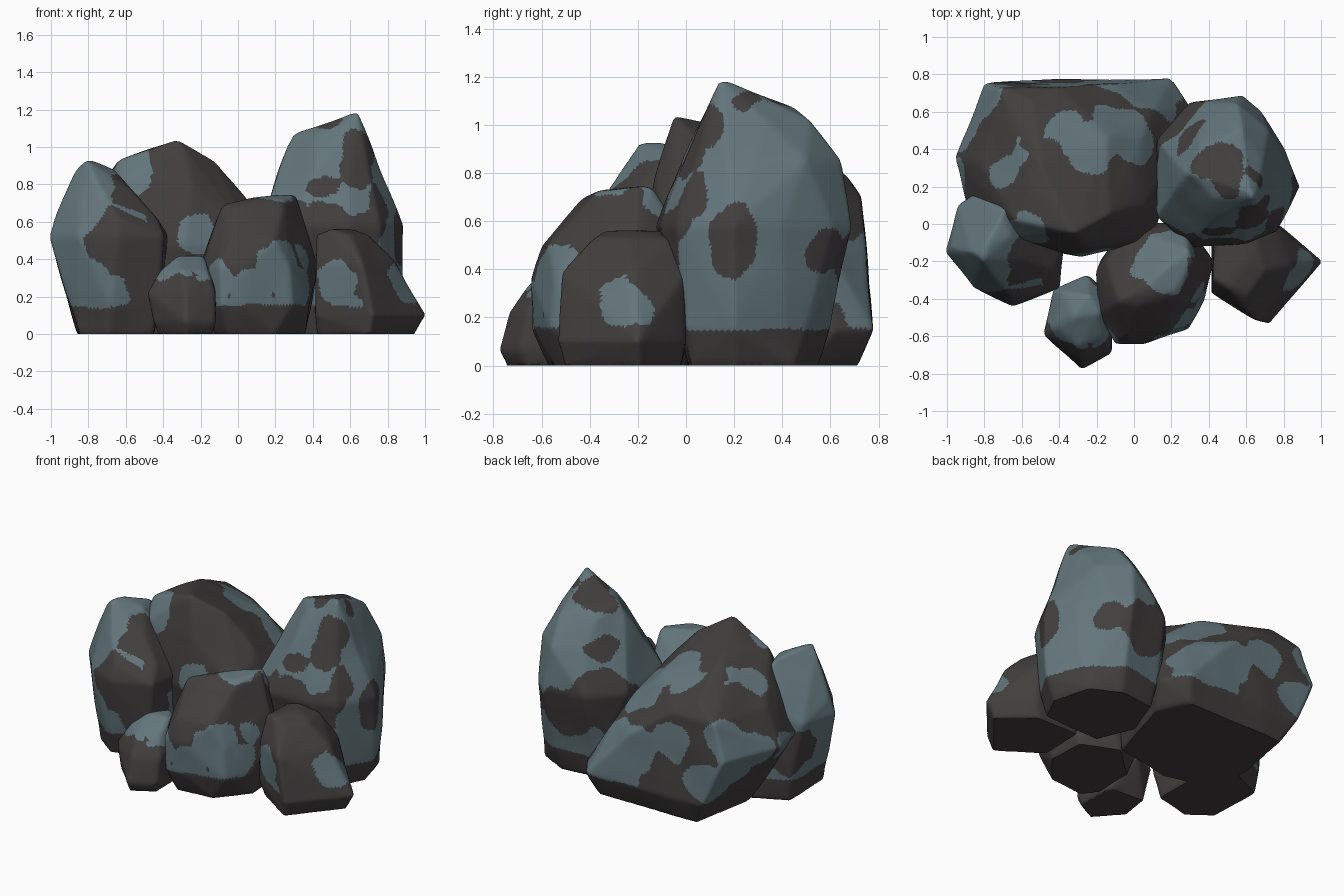
import bpy, bmesh
from mathutils import Vector, noise

def material(name, rgb):
    m = bpy.data.materials.new(name)
    m.diffuse_color = (*rgb, 1)
    return m

STONE = material("dark_stone", (0.055, 0.049, 0.049))
LICHEN = material("blue_grey_lichen", (0.125, 0.18, 0.2))

def rock(name, layers, lichen=(), dark=(), mostly_lichen=False, base=0.15):
    """Hull of layered outlines, refined, softened and painted with patches."""
    bm = bmesh.new()
    for z, pts in layers:
        for x, y in pts:
            bm.verts.new((x, y, z))
    bmesh.ops.convex_hull(bm, input=bm.verts[:])
    bmesh.ops.delete(bm, geom=[v for v in bm.verts if not v.link_faces], context='VERTS')
    # refine evenly
    for _ in range(8):
        long_edges = [e for e in bm.edges if e.calc_length() > 0.026]
        if not long_edges:
            break
        bmesh.ops.subdivide_edges(bm, edges=long_edges, cuts=1)
        bmesh.ops.triangulate(bm, faces=[f for f in bm.faces if len(f.verts) > 3])
        bmesh.ops.beautify_fill(bm, faces=bm.faces[:], edges=[
            e for e in bm.edges if len(e.link_faces) == 2 and e.calc_face_angle(1) < 0.01])
    # soften the ridges, keep the foot flat, add gentle unevenness
    foot = [v for v in bm.verts if v.co.z < 1e-4]
    for _ in range(3):
        bmesh.ops.smooth_vert(bm, verts=bm.verts[:], factor=0.5,
                              use_axis_x=True, use_axis_y=True, use_axis_z=True)
    bm.normal_update()
    for v in bm.verts:
        v.co += v.normal * 0.008 * noise.noise(v.co * 4)
    for v in foot:
        v.co.z = 0
    bmesh.ops.recalc_face_normals(bm, faces=bm.faces[:])
    # paint patches
    for f in bm.faces:
        f.smooth = True
        c = f.calc_center_median()
        w = 0.1 * noise.noise(c * 5) + 0.03 * noise.noise(c * 12)
        inside = lambda spots: any((c - Vector(s[:3])).length < s[3] + w for s in spots)
        on = not inside(dark) if mostly_lichen else inside(lichen) and not inside(dark)
        f.material_index = int(on and c.z > base + 0.2 * w)
    me = bpy.data.meshes.new(name)
    bm.to_mesh(me)
    bm.free()
    me.materials.append(STONE)
    me.materials.append(LICHEN)
    ob = bpy.data.objects.new(name, me)
    bpy.context.collection.objects.link(ob)
    bpy.ops.object.select_all(action='DESELECT')
    ob.select_set(True)
    bpy.context.view_layer.objects.active = ob
    bpy.ops.object.shade_smooth_by_angle(angle=0.7)

# broad boulder at the back left
rock("back_left_boulder", [
    (0, [(-.58, .71), (.15, .71), (.25, .5), (.1, 0), (-.3, -.08), (-.6, .0), (-.65, .28)]),
    (.15, [(-.66, .77), (.2, .775), (.31, .62), (-.74, .35)]),
    (.47, [(-.96, .35), (-.9, .1), (-.8, .75), (.1, -.08), (-.28, -.18), (-.6, -.12), (.2, .3)]),
    (.48, [(.1, .6), (-.1, .75)]),
    (.62, [(.05, .48)]),
    (.7, [(-.72, .73), (-.4, .73), (.06, .1), (-.82, .32)]),
    (.8, [(-.55, .66), (-.14, .46), (-.02, .1), (-.25, -.13), (-.62, -.08)]),
    (.93, [(-.64, .02), (-.13, .05)]),
    (.965, [(-.5, .31), (-.55, .2)]),
    (1.04, [(-.32, -.05)])],
    lichen=[(-.22, -.15, .55, .11), (-.6, -.02, .87, .12), (-.05, .5, .7, .18), (-.2, .42, .82, .15),
            (-.35, .5, .85, .12), (-.9, .6, .5, .2), (-.8, .75, .6, .13), (-.4, .74, .5, .14),
            (-.65, .77, .3, .12), (.05, .78, .3, .25), (-.2, .76, .42, .16), (-.95, .25, .45, .1),
            (-.68, .3, .85, .11)])

# tallest boulder at the back right
rock("back_right_boulder", [
    (0, [(.3, 0), (.72, .02), (.81, .2), (.74, .45), (.55, .55), (.3, .52), (.2, .25)]),
    (.15, [(.27, -.02), (.75, .0), (.87, .2), (.77, .42), (.57, .6), (.28, .56), (.14, .2)]),
    (.58, [(.3, -.13), (.6, -.11), (.76, -.04), (.89, .2), (.81, .4), (.67, .61),
           (.58, .69), (.3, .65), (.12, .45), (.12, .04)]),
    (.85, [(.4, -.02), (.6, -.01), (.77, .17), (.72, .5), (.55, .65), (.36, .55), (.21, .3)]),
    (1.02, [(.27, .27), (.36, .43), (.58, .52), (.69, .33)]),
    (1.075, [(.3, .27), (.48, .45), (.42, .14)]),
    (1.185, [(.64, .14), (.62, .17)])],
    dark=[(.3, -.12, .5, .2), (.5, -.1, .6, .15), (.68, -.08, .55, .14), (.48, -.04, .78, .1),
          (.64, 0, .85, .1), (.68, .06, 1.0, .1), (.88, .2, .53, .12), (.74, .02, .72, .1),
          (.64, .25, 1.07, .08), (.5, .28, 1.1, .08), (.36, .34, 1.05, .08), (.72, .62, .5, .11),
          (.42, .66, .45, .2), (.25, .58, .55, .2), (.1, .4, .4, .2), (.3, .5, .85, .09)],
    mostly_lichen=True)

# upright boulder on the left
rock("left_boulder", [
    (0, [(-.85, -.25), (-.7, -.36), (-.45, -.3), (-.45, 0), (-.62, .24), (-.86, .13)]),
    (.15, [(-.87, -.26), (-.68, -.4), (-.42, -.32), (-.42, 0), (-.88, .14)]),
    (.52, [(-1.01, -.15), (-.86, -.34), (-.65, -.44), (-.4, -.34), (-.37, -.1), (-.94, .1), (-.6, .27)]),
    (.62, [(-.98, -.12), (-.64, -.4), (-.43, -.25), (-.75, .24)]),
    (.76, [(-.92, -.15), (-.75, -.3), (-.56, -.2), (-.62, .16)]),
    (.88, [(-.87, -.15), (-.66, -.06), (-.7, .06)]),
    (.93, [(-.81, -.19), (-.79, -.1)])],
    dark=[(-.62, -.42, .5, .19), (-.55, -.22, .74, .15), (-.42, -.2, .55, .15), (-.45, -.3, .3, .17),
          (-.9, .12, .3, .15), (-.75, .2, .6, .12)],
    mostly_lichen=True)

# slanted-top boulder in the front centre: ridge along the front, falling to the back
rock("front_centre_boulder", [
    (0, [(-.12, -.48), (-.05, -.57), (.2, -.55), (.36, -.35), (.35, -.1), (.1, 0), (-.12, -.2)]),
    (.15, [(-.18, -.5), (-.09, -.64), (.02, -.63), (.29, -.56), (.38, -.4), (.4, -.15), (-.18, -.2)]),
    (.36, [(-.19, -.48), (-.1, -.64), (.05, -.64), (.28, -.55), (.43, -.2), (.28, 0), (-.04, .01), (-.21, -.25)]),
    (.5, [(-.15, -.46), (-.04, -.6), (.2, -.57), (.39, -.22), (-.15, -.2), (.25, -.01), (-.02, -.02)]),
    (.6, [(.12, -.08), (.28, -.05)]),
    (.69, [(-.08, -.41), (.02, -.43), (.24, -.39)]),
    (.72, [(.05, -.36), (.21, -.36)]),
    (.745, [(.31, -.2), (.29, -.14), (.22, -.2)])],
    lichen=[(.24, -.55, .4, .15), (.3, -.5, .25, .14), (.06, -.64, .2, .13), (-.12, -.6, .25, .12),
            (.13, -.2, .7, .16), (.25, -.08, .68, .12), (.36, -.4, .45, .09)])

# low wedge on the front right
rock("front_right_boulder", [
    (0, [(.42, -.33), (.7, -.51), (.95, -.2), (.74, -.02), (.43, -.02)]),
    (.1, [(.41, -.37), (.72, -.54), (1.01, -.2), (.77, 0), (.41, 0)]),
    (.38, [(.42, -.37), (.66, -.52), (.85, -.22), (.74, 0), (.42, .01)]),
    (.53, [(.42, -.3), (.6, -.38), (.7, -.25), (.65, -.06), (.43, -.07)]),
    (.56, [(.5, -.34), (.52, -.08), (.61, -.2)])],
    lichen=[(.55, -.47, .24, .12), (.64, -.5, .18, .08), (.88, -.25, .27, .1)])

# small stone at the front
rock("front_small_stone", [
    (0, [(-.43, -.58), (-.28, -.75), (-.14, -.67), (-.15, -.4), (-.4, -.38)]),
    (.06, [(-.45, -.6), (-.28, -.785), (-.12, -.69)]),
    (.22, [(-.485, -.59), (-.28, -.74), (-.12, -.66), (-.12, -.38), (-.25, -.27), (-.43, -.35)]),
    (.34, [(-.42, -.55), (-.3, -.66), (-.16, -.6), (-.14, -.4), (-.38, -.36)]),
    (.42, [(-.33, -.5), (-.18, -.48), (-.24, -.38)])],
    lichen=[(-.32, -.45, .4, .24)], dark=[(-.22, -.75, .12, .16)], base=0.2)
